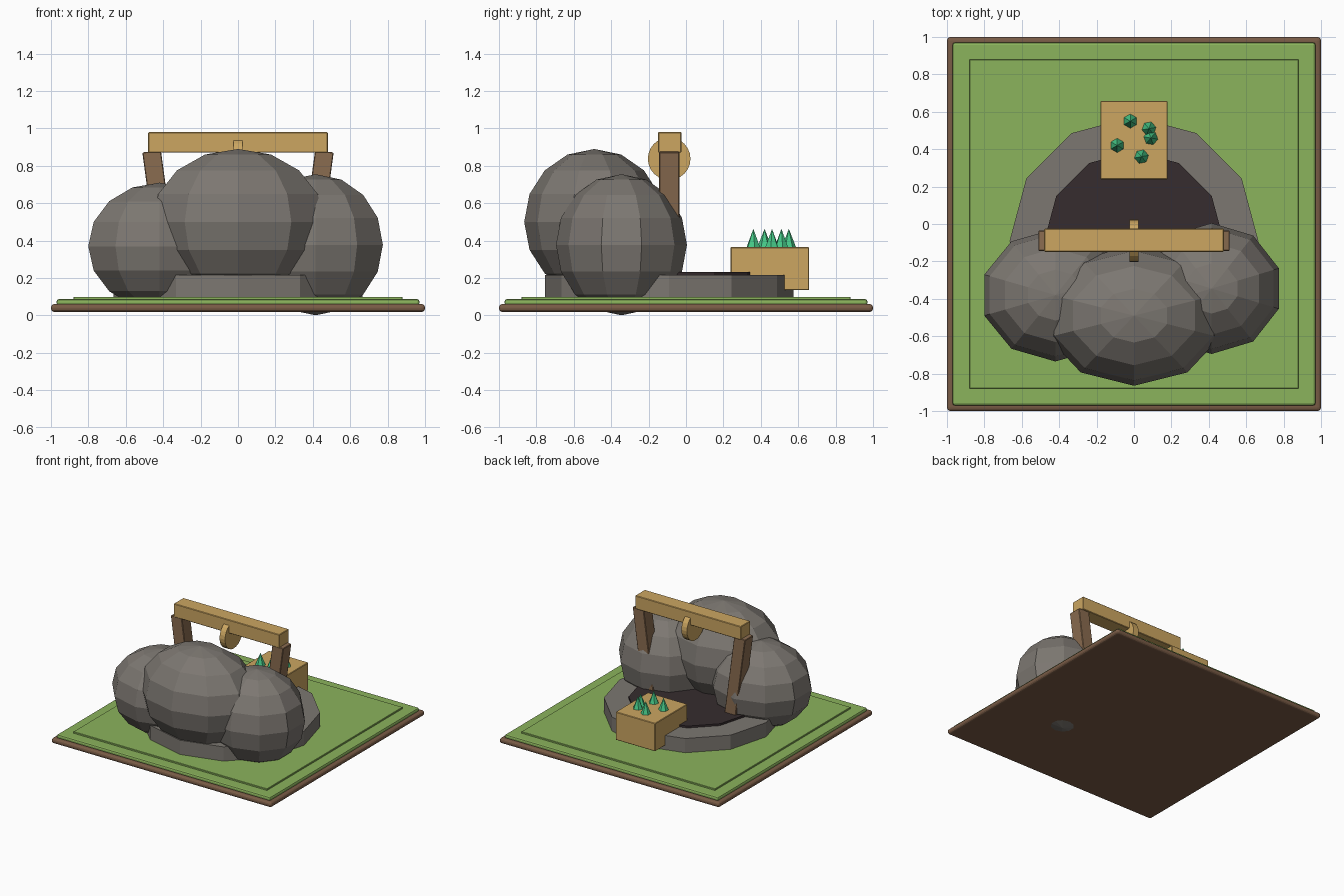
import bpy
import bmesh
from math import sin, cos, pi, atan2
from mathutils import Matrix, Vector

cube = bpy.data.objects.get("Cube")
if cube:
    bpy.data.objects.remove(cube, do_unlink=True)


def material(name, rgb):
    """Flat material from an sRGB triple in 0-255."""
    lin = [((c / 255 + 0.055) / 1.055) ** 2.4 for c in rgb] + [1.0]
    mat = bpy.data.materials.new(name)
    mat.use_nodes = True
    mat.diffuse_color = lin
    mat.node_tree.nodes["Principled BSDF"].inputs["Base Color"].default_value = lin
    return mat


soil = material("brown soil", (122, 92, 70))
grass = material("grass green", (139, 179, 92))
stone = material("grey stone", (124, 119, 113))
pit_dark = material("dark pit", (54, 44, 46))
tan_wood = material("tan wood", (204, 166, 97))
brown_wood = material("brown wood", (138, 108, 80))
crystal = material("green crystal", (70, 200, 135))


def finish(name, bm, mat):
    bmesh.ops.recalc_face_normals(bm, faces=bm.faces)
    mesh = bpy.data.meshes.new(name)
    bm.to_mesh(mesh)
    bm.free()
    mesh.materials.append(mat)
    obj = bpy.data.objects.new(name, mesh)
    bpy.context.collection.objects.link(obj)
    return obj


def box(name, center, size, mat, bevel=0.004, segments=1, tilt=0):
    bm = bmesh.new()
    bmesh.ops.create_cube(bm, size=1)
    bmesh.ops.scale(bm, vec=size, verts=bm.verts)
    bmesh.ops.bevel(bm, geom=bm.edges[:], offset=bevel, segments=segments,
                    profile=0.5, affect='EDGES')
    bmesh.ops.transform(bm, verts=bm.verts, matrix=Matrix.Translation(center)
                        @ Matrix.Rotation(tilt, 4, 'Y'))
    return finish(name, bm, mat)


def lathe(name, profile, sides, center, mat, scale=(1, 1, 1), turn=None):
    """Revolve (radius, height) points around z; a zero radius is a pole."""
    bm = bmesh.new()
    rings = []
    for r, z in profile:
        count = sides if r > 1e-5 else 1
        rings.append([bm.verts.new((r * cos(pi / 2 + 2 * pi * i / sides),
                                    r * sin(pi / 2 + 2 * pi * i / sides), z))
                      for i in range(count)])
    for low, high in zip(rings, rings[1:]):
        for i in range(sides):
            j = (i + 1) % sides
            corners = [low[i % len(low)], low[j % len(low)],
                       high[j % len(high)], high[i % len(high)]]
            bm.faces.new(list(dict.fromkeys(corners)))
    for ring in (rings[0], rings[-1]):
        if len(ring) > 1:
            bm.faces.new(ring)
    matrix = Matrix.Translation(center) @ (turn or Matrix()) @ Matrix.Diagonal((*scale, 1))
    bmesh.ops.transform(bm, verts=bm.verts, matrix=matrix)
    return finish(name, bm, mat)


# Ground: rounded soil slab with two stepped layers of grass
box("soil_slab", (0, 0, 0.04), (2, 2, 0.042), soil, 0.018, 3)
box("grass_layer", (0, 0, 0.07), (1.94, 1.94, 0.034), grass, 0.012, 2)
box("raised_grass", (0, 0, 0.085), (1.76, 1.76, 0.03), grass, 0.002)

# Stone floor and the dark pit on it
lathe("stone_floor", [(0.665, 0.06), (0.665, 0.217)], 12, (0, -0.09, 0), stone)
lathe("pit_surface", [(0.48, 0.2), (0.48, 0.233)], 12, (0, -0.09, 0), pit_dark)

# Faceted boulders
sphere = [(sin(pi * k / 8), -cos(pi * k / 8)) for k in range(9)]
for name, center, radii in (
        ("middle_boulder", (0, -0.49, 0.5), (0.485, 0.375, 0.39)),
        ("left_boulder", (0.415, -0.345, 0.378), (0.378, 0.35, 0.377)),
        ("right_boulder", (-0.42, -0.38, 0.37), (0.4, 0.355, 0.34))):
    lathe(name, sphere, 10, center, stone, radii)

# Timber frame: leaning posts, crossbeam and hanging wheel
for side, label in ((1, "left"), (-1, "right")):
    top, foot = Vector((0.462, 0, 0.878)), Vector((0.37, 0, 0.2))
    mid, run = (top + foot) / 2, top - foot
    box(label + "_post", (side * mid.x, -0.09, mid.z), (0.1, 0.108, run.length),
        brown_wood, tilt=side * atan2(run.x, run.z))
box("crossbeam", (0, -0.087, 0.925), (0.96, 0.125, 0.11), tan_wood)
lathe("hanging_wheel", [(0.114, -0.025), (0.114, 0.025)], 24, (0, -0.09, 0.838),
      tan_wood, turn=Matrix.Rotation(pi / 2, 4, 'Y'))

# Crate of crystals
box("crate", (0, 0.448, 0.25), (0.36, 0.42, 0.23), tan_wood)
for n, (x, y) in enumerate([(-0.02, 0.55), (0.08, 0.51), (0.09, 0.46),
                            (-0.09, 0.42), (0.04, 0.36)]):
    lathe(f"crystal_{n + 1}", [(0.042, -0.01), (0, 0.098)], 6, (x, y, 0.365), crystal,
          turn=Matrix.Rotation(n * 0.7, 4, 'Z'))
